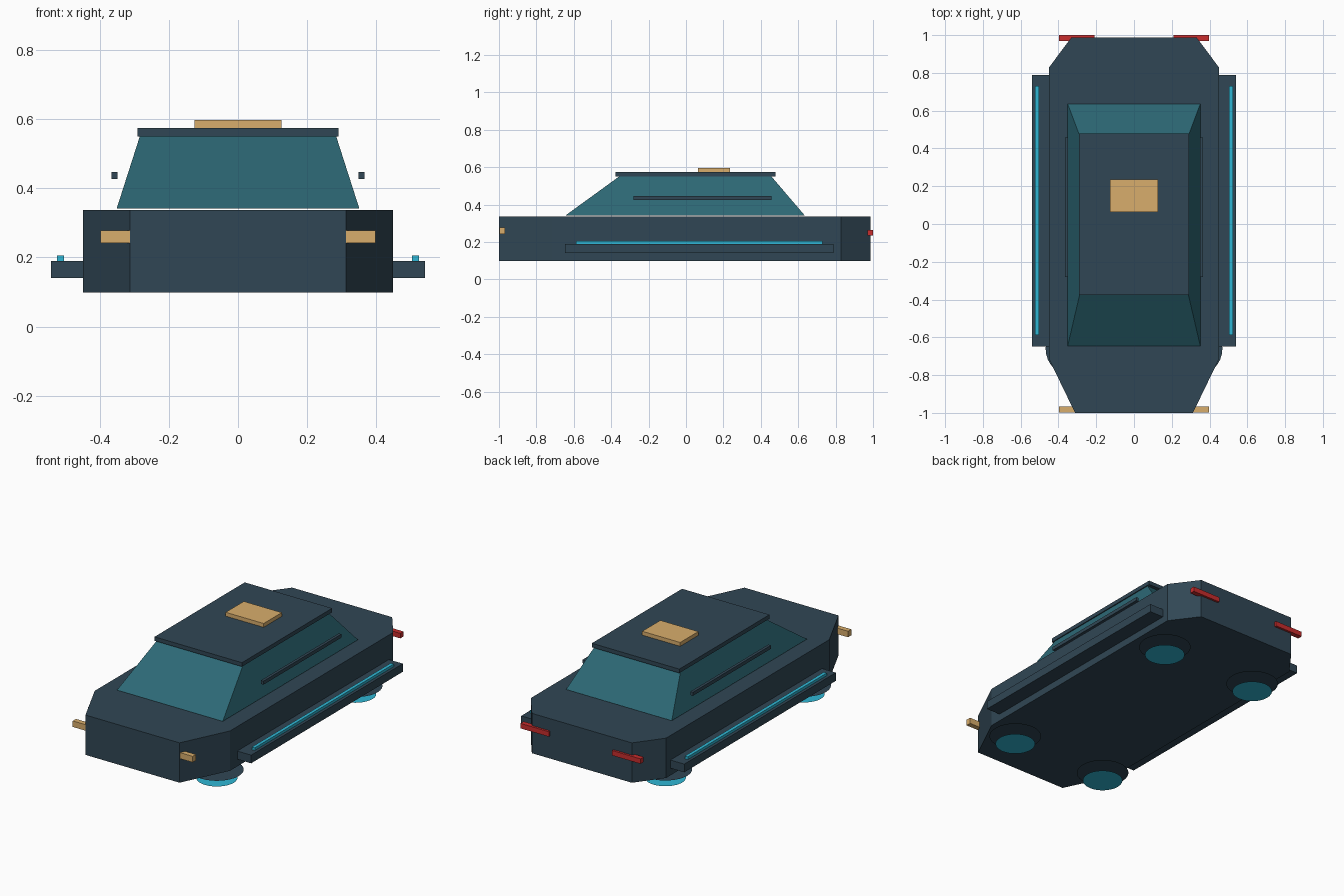
import bpy, bmesh, math

if "Cube" in bpy.data.objects:
    bpy.data.objects.remove(bpy.data.objects["Cube"])


def material(name, rgb):
    m = bpy.data.materials.new(name)
    m.diffuse_color = (*rgb, 1)
    m.use_nodes = True
    m.node_tree.nodes["Principled BSDF"].inputs["Base Color"].default_value = m.diffuse_color
    return m


slate = material("slate", (0.03, 0.062, 0.09))
glass = material("teal_glass", (0.026, 0.14, 0.18))
cyan = material("cyan_glow", (0.028, 0.47, 0.66))
amber = material("amber", (0.69, 0.42, 0.15))
red = material("red", (0.58, 0.026, 0.026))


def finish(name, bm, mat):
    bmesh.ops.recalc_face_normals(bm, faces=bm.faces[:])
    mesh = bpy.data.meshes.new(name)
    bm.to_mesh(mesh)
    bm.free()
    mesh.materials.append(mat)
    ob = bpy.data.objects.new(name, mesh)
    bpy.context.collection.objects.link(ob)
    return ob


def loft(name, bottom, z0, top, z1, mat):
    """Closed solid between two outlines with the same point count."""
    bm = bmesh.new()
    lo = [bm.verts.new((x, y, z0)) for x, y in bottom]
    hi = [bm.verts.new((x, y, z1)) for x, y in top]
    bm.faces.new(lo)
    bm.faces.new(hi)
    n = len(lo)
    for i in range(n):
        j = (i + 1) % n
        bm.faces.new((lo[i], lo[j], hi[j], hi[i]))
    return finish(name, bm, mat)


def rect(x0, x1, y0, y1):
    return [(x0, y0), (x1, y0), (x1, y1), (x0, y1)]


def box(name, x, y, z, mat):
    return loft(name, rect(*x, *y), z[0], rect(*x, *y), z[1], mat)


def disc(name, x, y, z, r, mat):
    bm = bmesh.new()
    bmesh.ops.create_circle(bm, cap_ends=True, segments=32, radius=r)
    bmesh.ops.translate(bm, verts=bm.verts[:], vec=(x, y, z))
    return finish(name, bm, mat)


# Body with clipped corners
half = [(0.312, -1), (0.449, -0.717), (0.449, 0.83), (0.332, 0.987)]
outline = half + [(-x, y) for x, y in reversed(half)]
loft("body", outline, 0.098, outline, 0.337, slate)

# Cabin and roof
loft("cabin_glass", rect(-0.351, 0.351, -0.646, 0.636), 0.341,
     rect(-0.284, 0.284, -0.358, 0.457), 0.55, glass)
box("roof", (-0.29, 0.29), (-0.377, 0.478), (0.55, 0.574), slate)
box("roof_panel", (-0.126, 0.126), (0.063, 0.235), (0.574, 0.597), amber)

# Mirrored side parts
for side, s in (("left", -1), ("right", 1)):
    def pair(a, b):
        return tuple(sorted((a * s, b * s)))
    box(side + "_sill", pair(0.442, 0.541), (-0.648, 0.789), (0.141, 0.19), slate)
    box(side + "_glow_strip", pair(0.503, 0.523), (-0.588, 0.73), (0.189, 0.206), cyan)
    box(side + "_window_rail", pair(0.349, 0.366), (-0.281, 0.457), (0.426, 0.447), slate)
    box(side + "_headlight", pair(0.21, 0.398), (-0.998, -0.967), (0.242, 0.278), amber)
    box(side + "_tail_light", pair(0.21, 0.398), (0.97, 1.0), (0.234, 0.264), red)
    # Flat hover pads under the body
    for end, y in (("front", -0.66), ("rear", 0.655)):
        disc(f"{side}_{end}_hover_rim", s * 0.322, y, 0.05, 0.146, slate)
        disc(f"{side}_{end}_hover_glow", s * 0.322, y, 0.0, 0.112, cyan)
